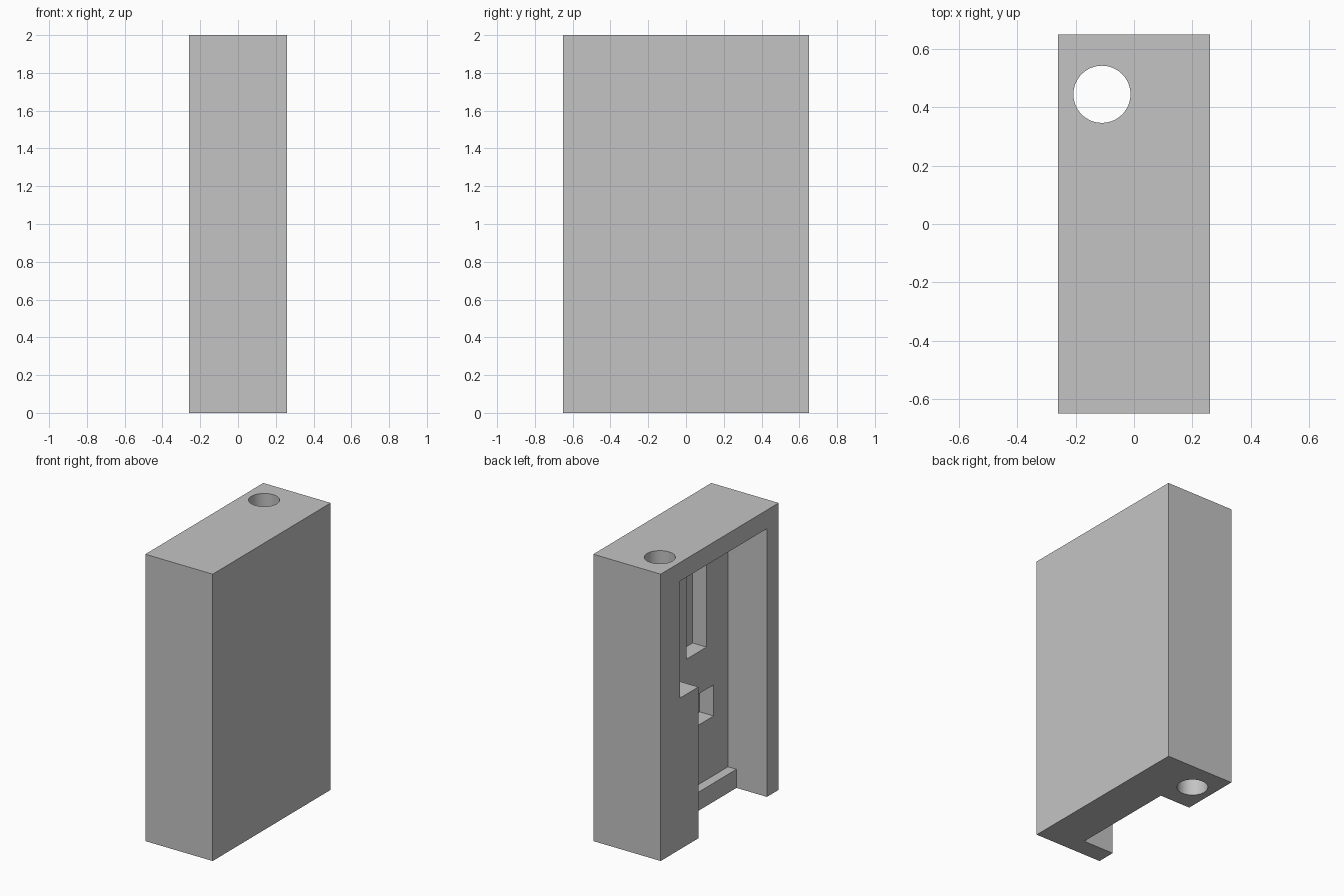
import bpy

default = bpy.data.objects.get("Cube")
if default:
    bpy.data.objects.remove(default, do_unlink=True)

# Material
grey = bpy.data.materials.new("plain grey")
grey.use_nodes = True
colour = (0.55, 0.55, 0.55, 1)
grey.diffuse_color = colour
grey.node_tree.nodes["Principled BSDF"].inputs["Base Color"].default_value = colour


def box(name, x, y, z):
    """Box between the given (low, high) limits on each axis."""
    spans = (x, y, z)
    bpy.ops.mesh.primitive_cube_add(size=1, location=[(a + b) / 2 for a, b in spans])
    obj = bpy.context.object
    obj.name = name
    obj.scale = [b - a for a, b in spans]
    bpy.ops.object.transform_apply(location=True, rotation=False, scale=True)
    obj.data.materials.append(grey)
    return obj


def cut(target, cutter):
    """Subtract the cutter from the target, then remove the cutter."""
    cutter.hide_render = True
    mod = target.modifiers.new(cutter.name, "BOOLEAN")
    mod.operation = "DIFFERENCE"
    mod.solver = "EXACT"
    mod.object = cutter
    bpy.ops.object.select_all(action="DESELECT")
    target.select_set(True)
    bpy.context.view_layer.objects.active = target
    bpy.ops.object.modifier_apply(modifier=mod.name)
    bpy.data.objects.remove(cutter, do_unlink=True)


WALL = 0.13
OPEN = -0.4            # beyond the open side
BACK = 0.04            # floor of the main cavity
POCKET = 0.147         # floor of the small pockets
Y_FRONT = -0.65 + WALL
Z_TOP = 2 - WALL
Z_STEP = 1.055

# Solid housing
housing = box("housing", (-0.26, 0.26), (-0.65, 0.65), (0, 2))

# Main cavity, its wider upper part, and the opening below the ledge
cut(housing, box("main_cavity", (OPEN, BACK), (Y_FRONT, 0.235), (WALL, Z_TOP)))
cut(housing, box("upper_cavity", (OPEN, BACK), (0, 0.44), (Z_STEP, Z_TOP)))
cut(housing, box("bottom_opening", (OPEN, -0.025), (Y_FRONT, 0.235), (-0.2, 0.5)))

# Tall slot and small square pocket in the cavity floor
cut(housing, box("tall_slot", (-0.1, POCKET), (-0.283, -0.061), (Z_STEP, 1.75)))
cut(housing, box("square_pocket", (-0.1, POCKET), (-0.361, -0.14), (0.545, 0.761)))

# Round hole through the full height
bpy.ops.mesh.primitive_cylinder_add(vertices=64, radius=0.098, depth=3,
                                    location=(-0.11, 0.445, 1))
bore = bpy.context.object
bore.name = "round_bore"
bore.data.materials.append(grey)
cut(housing, bore)

# Smooth bore, sharp corners
housing.select_set(True)
bpy.context.view_layer.objects.active = housing
bpy.ops.object.shade_smooth_by_angle(angle=0.5)
